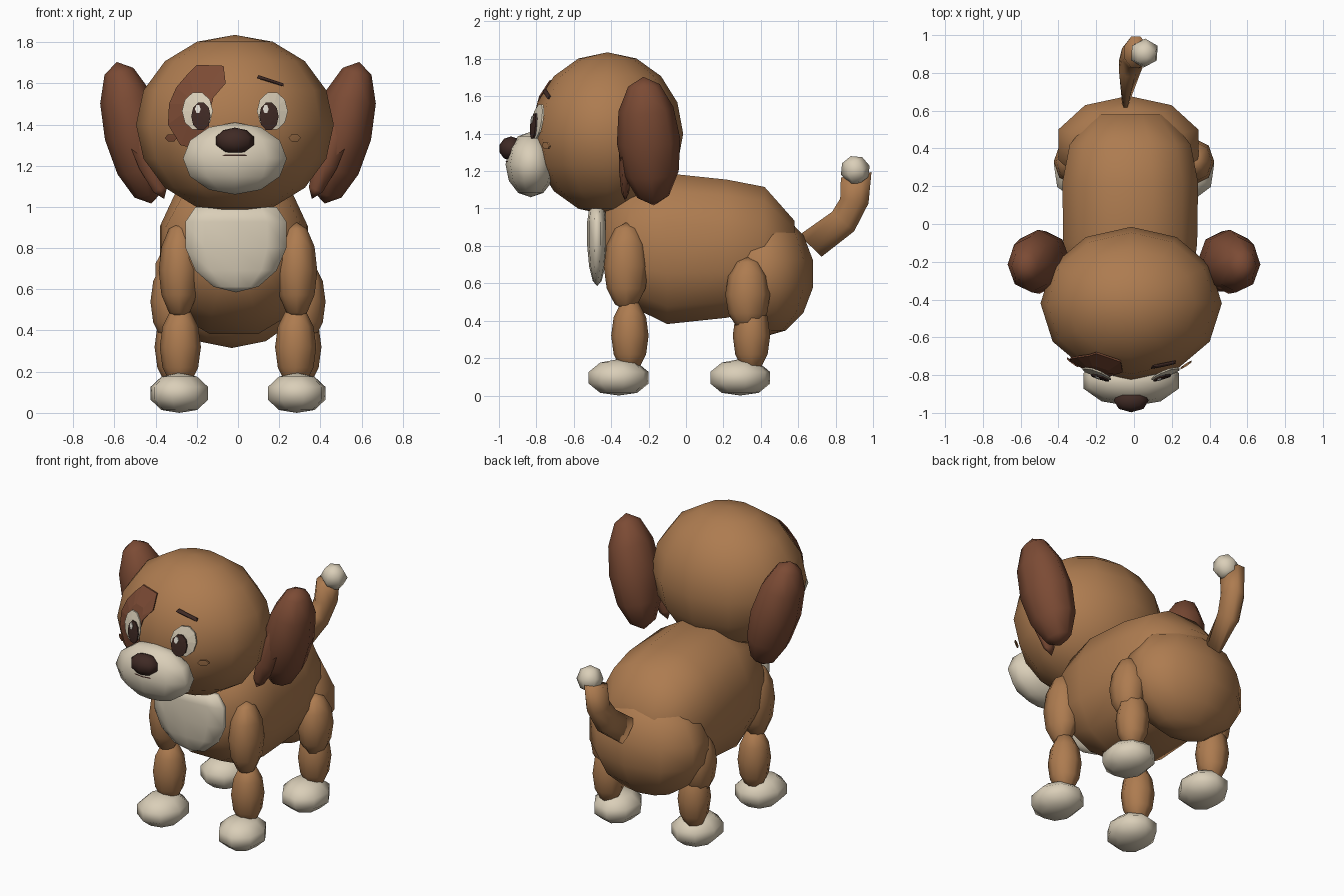
import bpy, bmesh
from math import sin, cos, pi, sqrt, copysign
from mathutils import Vector, Euler

cube = bpy.data.objects.get("Cube")
if cube:
    bpy.data.objects.remove(cube, do_unlink=True)


def material(name, rgb):
    m = bpy.data.materials.new(name)
    m.use_nodes = True
    m.diffuse_color = (*rgb, 1)
    m.node_tree.nodes["Principled BSDF"].inputs["Base Color"].default_value = (*rgb, 1)
    return m


TAN = material("tan_fur", (0.42, 0.2, 0.08))
BROWN = material("brown_fur", (0.2, 0.07, 0.035))
CREAM = material("cream_fur", (0.7, 0.62, 0.48))
DARK = material("dark_brown", (0.05, 0.023, 0.018))
WHITE = material("eye_glint", (0.8, 0.76, 0.68))


def finish(name, bm, mat, smooth=True):
    bmesh.ops.recalc_face_normals(bm, faces=bm.faces)
    for f in bm.faces:
        f.smooth = smooth
    mesh = bpy.data.meshes.new(name)
    bm.to_mesh(mesh)
    bm.free()
    mesh.materials.append(mat)
    obj = bpy.data.objects.new(name, mesh)
    bpy.context.collection.objects.link(obj)
    return obj


def blob(name, centre, radii, mat, rot=(0, 0, 0), seg=8, rings=5, zmin=-9, zmax=9):
    """Low-poly ellipsoid, optionally flattened below zmin and above zmax."""
    bm = bmesh.new()
    bmesh.ops.create_uvsphere(bm, u_segments=seg, v_segments=rings, radius=1)
    turn = Euler(rot).to_matrix()
    for v in bm.verts:
        p = turn @ Vector(a * r for a, r in zip(v.co, radii)) + Vector(centre)
        p.z = min(max(p.z, zmin), zmax)
        v.co = p
    return finish(name, bm, mat)


def loft(name, rings, mat, n=8, power=1.0):
    """Tube through rings of (x, y, z, half width, half height, pitch)."""
    bm = bmesh.new()
    loops = []
    for x, y, z, w, h, a in rings:
        loop = []
        for i in range(n):
            t = 2 * pi * (i + 0.5) / n
            c, s = (copysign(abs(k) ** power, k) for k in (cos(t), sin(t)))
            loop.append(bm.verts.new((x + w * c, y - h * s * sin(a), z + h * s * cos(a))))
        loops.append(loop)
    for p, q in zip(loops, loops[1:]):
        for i in range(n):
            j = (i + 1) % n
            bm.faces.new((p[i], p[j], q[j], q[i]))
    bm.faces.new(loops[0])
    bm.faces.new(loops[-1])
    return finish(name, bm, mat)


# Head
HEAD, HEAD_R = Vector((-0.015, -0.42, 1.4)), Vector((0.48, 0.405, 0.435))
blob("head", HEAD, HEAD_R, TAN, seg=12, rings=8)


def face_plate(name, outline, mat, lift):
    """Plate that follows the curve of the face."""
    def on_face(x, z):
        u, w = (x - HEAD.x) / HEAD_R.x, (z - HEAD.z) / HEAD_R.z
        return Vector((x, HEAD.y - HEAD_R.y * sqrt(max(0, 1 - u * u - w * w)) - lift, z))
    bm = bmesh.new()
    n = len(outline)
    cx, cz = (sum(p[k] for p in outline) / n for k in (0, 1))
    loops = []
    for s in (1, 0.5):
        loops.append([bm.verts.new(on_face(cx + (x - cx) * s, cz + (z - cz) * s)) for x, z in outline])
    rim = [bm.verts.new(v.co + Vector((0, 0.009, 0))) for v in loops[0]]
    mid = bm.verts.new(on_face(cx, cz))
    for i in range(n):
        j = (i + 1) % n
        for a, b in ((rim, loops[0]), loops):
            bm.faces.new((a[i], a[j], b[j], b[i]))
        bm.faces.new((loops[1][i], loops[1][j], mid))
    return finish(name, bm, mat, smooth=False)


def oval(x, z, rx, rz, n=10):
    return [(x + rx * cos(2 * pi * i / n), z + rz * sin(2 * pi * i / n)) for i in range(n)]


# Eye patch and brow
face_plate("eye_patch", [(-.24, 1.65), (-.2, 1.69), (-.07, 1.685), (-.06, 1.6), (-.12, 1.53),
                         (-.14, 1.45), (-.14, 1.35), (-.2, 1.28), (-.28, 1.3), (-.34, 1.4),
                         (-.335, 1.5), (-.3, 1.58)], BROWN, 0.008)
face_plate("left_brow", [(.09, 1.625), (.1, 1.64), (.22, 1.6), (.22, 1.585)], DARK, 0.012)

# Eyes and freckles
for side, s in (("left", 1), ("right", -1)):
    face_plate(side + "_eye", oval(-.015 + s * .182, 1.465, .075, .095), CREAM, 0.016)
    face_plate(side + "_pupil", oval(-.015 + s * .165, 1.44, .047, .07), DARK, 0.024)
    face_plate(side + "_glint", oval(-.03 + s * .165, 1.475, .014, .022, 6), WHITE, 0.029)
    face_plate(side + "_freckle", oval(-.025 + s * .3, 1.335, .03, .02, 6), TAN if s > 0 else BROWN, 0.015)

# Muzzle, nose and mouth
blob("muzzle", (-.015, -.83, 1.235), (.265, .135, .175), CREAM, seg=10, rings=6)
blob("nose", (-.015, -.935, 1.32), (.097, .065, .065), DARK)
blob("mouth", (-.015, -.935, 1.25), (.08, .03, .012), DARK, seg=8, rings=4)

# Body, haunch and chest
loft("body", [(-.02, -.43, .82, .2, .2, 0), (-.02, -.3, .8, .34, .33, 0),
              (-.02, -.1, .785, .365, .415, 0), (-.02, .22, .785, .37, .38, 0),
              (-.02, .42, .79, .33, .335, 0), (-.02, .58, .76, .2, .18, 0)], TAN, n=12, power=0.85)
blob("haunch", (-.03, .42, .65), (.4, .265, .335), TAN, seg=10, rings=7)
blob("chest", (-.01, -.475, .865), (.265, .055, .28), CREAM, seg=10, rings=7, zmax=1.0)

# Ears, legs and paws
for side, s in (("left", 1), ("right", -1)):
    blob(side + "_ear", (s * .505, -.2, 1.36), (.145, .17, .355), BROWN, (.08, s * .24, 0), 8, 6)
    blob(side + "_ear_fold", (s * .455, -.325, 1.28), (.07, .035, .26), BROWN, (0, s * .38, 0), 6, 5)
    for end, y, hip in (("front", -.31, (s * .285, -.32, .69)), ("hind", .34, (s * .325, .33, .54))):
        name = side + "_" + end
        height = .235 if end == "front" else .2
        blob(name + "_thigh", hip, (.1, .12, height), TAN, rings=6)
        blob(name + "_shin", (s * (.28 if end == "front" else .305), y + .01, .32),
             (.1, .1, .2), TAN, rings=6)
        blob(name + "_paw", (s * .285, y - .05, .095), (.15, .172, .1), CREAM,
             (0, 0, s * .2), zmin=.0)

# Tail
loft("tail", [(-.045, .665, .8, .02, .09, .8), (-.02, .84, .93, .065, .085, .85),
              (0, .9, 1.04, .068, .083, 1.4), (.01, .91, 1.18, .065, .09, 1.75)], TAN)
blob("tail_tip", (.055, .905, 1.205), (.08, .08, .08), CREAM, (.3, .2, 0), 6, 4)
